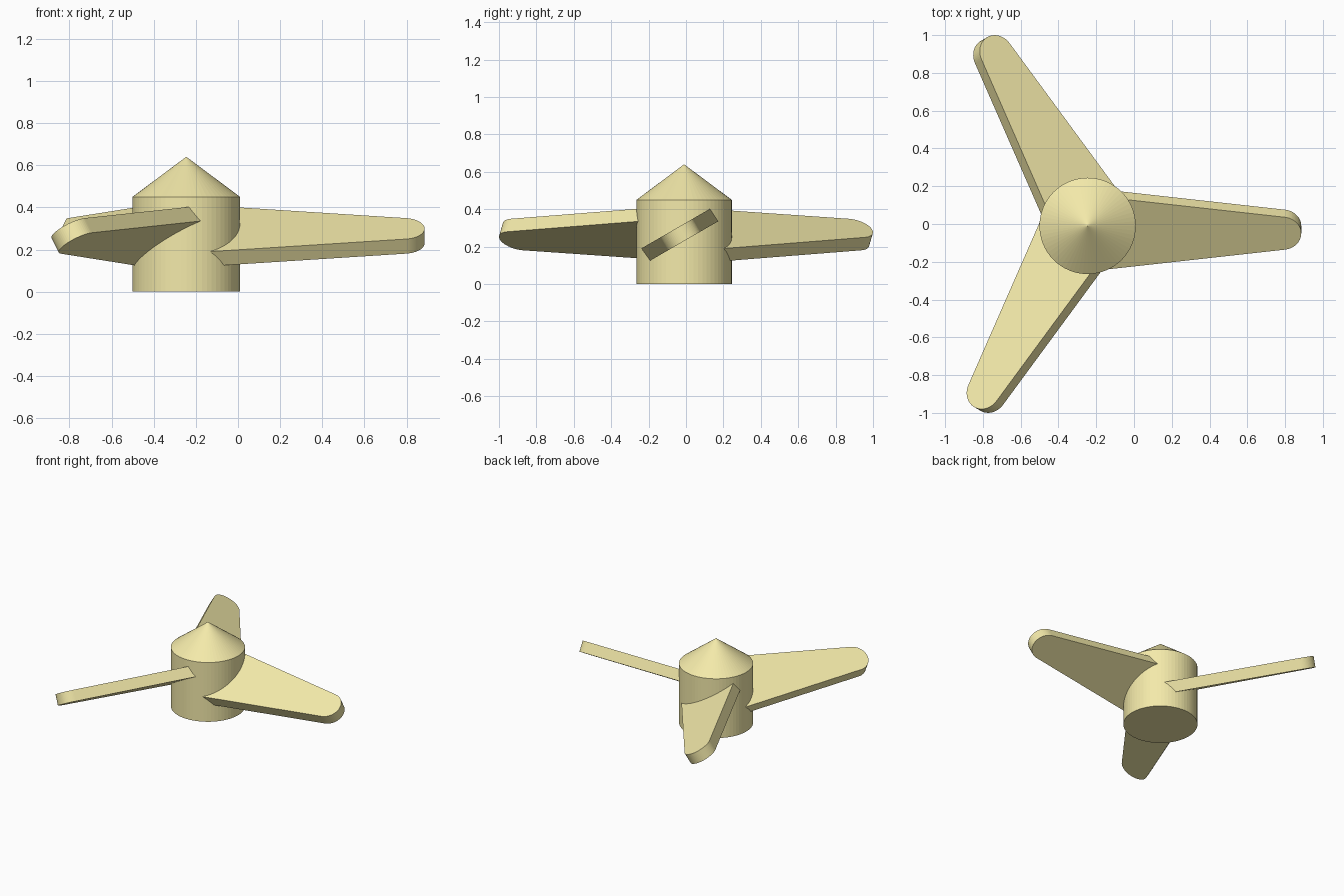
import bpy, bmesh
from math import radians, sin, cos, pi, asin, tan
from mathutils import Matrix, Vector

if "Cube" in bpy.data.objects:
    bpy.data.objects.remove(bpy.data.objects["Cube"])

CENTER = Vector((-0.2455, -0.01, 0))
HUB_R, HUB_H, CONE_H, SIDES = 0.255, 0.45, 0.19, 64

mat = bpy.data.materials.new("yellow_plastic")
mat.diffuse_color = (0.90, 0.82, 0.40, 1)
mat.use_nodes = True
mat.node_tree.nodes["Principled BSDF"].inputs["Base Color"].default_value = mat.diffuse_color


def add_object(name, bm, matrix):
    bmesh.ops.recalc_face_normals(bm, faces=bm.faces[:])
    me = bpy.data.meshes.new(name)
    bm.to_mesh(me)
    bm.free()
    me.materials.append(mat)
    ob = bpy.data.objects.new(name, me)
    ob.matrix_world = matrix
    bpy.context.collection.objects.link(ob)
    return ob


# Hub with pointed nose: lathe a stack of rings
bm = bmesh.new()
rings = [[bm.verts.new((HUB_R * cos(2 * pi * i / SIDES), HUB_R * sin(2 * pi * i / SIDES), z))
          for i in range(SIDES)] for z in (0, HUB_H)]
apex = bm.verts.new((0, 0, HUB_H + CONE_H))
bm.faces.new(rings[0])
for i in range(SIDES):
    j = (i + 1) % SIDES
    bm.faces.new((rings[0][i], rings[0][j], rings[1][j], rings[1][i]))
    bm.faces.new((rings[1][i], rings[1][j], apex))
add_object("hub", bm, Matrix.Translation(CENTER))

# Blades: tapered plate with a round tip, pitched 30 degrees
LENGTH, ROOT_R, TIP_R, THICK, ROOT_X = 1.031, 0.231, 0.10, 0.08, 0.10
taper = asin((ROOT_R - TIP_R) / LENGTH)
root_half = ROOT_R / cos(taper) - ROOT_X * tan(taper)
outline = [(ROOT_X, root_half), (ROOT_X, -root_half)]
STEPS = 28
start = -(pi / 2 - taper)
for k in range(STEPS + 1):
    a = start - 2 * start * k / STEPS
    outline.append((LENGTH + TIP_R * cos(a), TIP_R * sin(a)))

for n in range(3):
    bm = bmesh.new()
    face = bm.faces.new([bm.verts.new((x, y, 0)) for x, y in outline])
    ext = bmesh.ops.extrude_face_region(bm, geom=[face], use_keep_orig=True)
    top = [v for v in ext["geom"] if isinstance(v, bmesh.types.BMVert)]
    bmesh.ops.translate(bm, verts=top, vec=(0, 0, THICK))
    add_object(f"blade_{n + 1}", bm,
               Matrix.Translation(CENTER + Vector((0, 0, 0.23)))
               @ Matrix.Rotation(radians(120 * n), 4, 'Z')
               @ Matrix.Rotation(radians(30), 4, 'X'))
